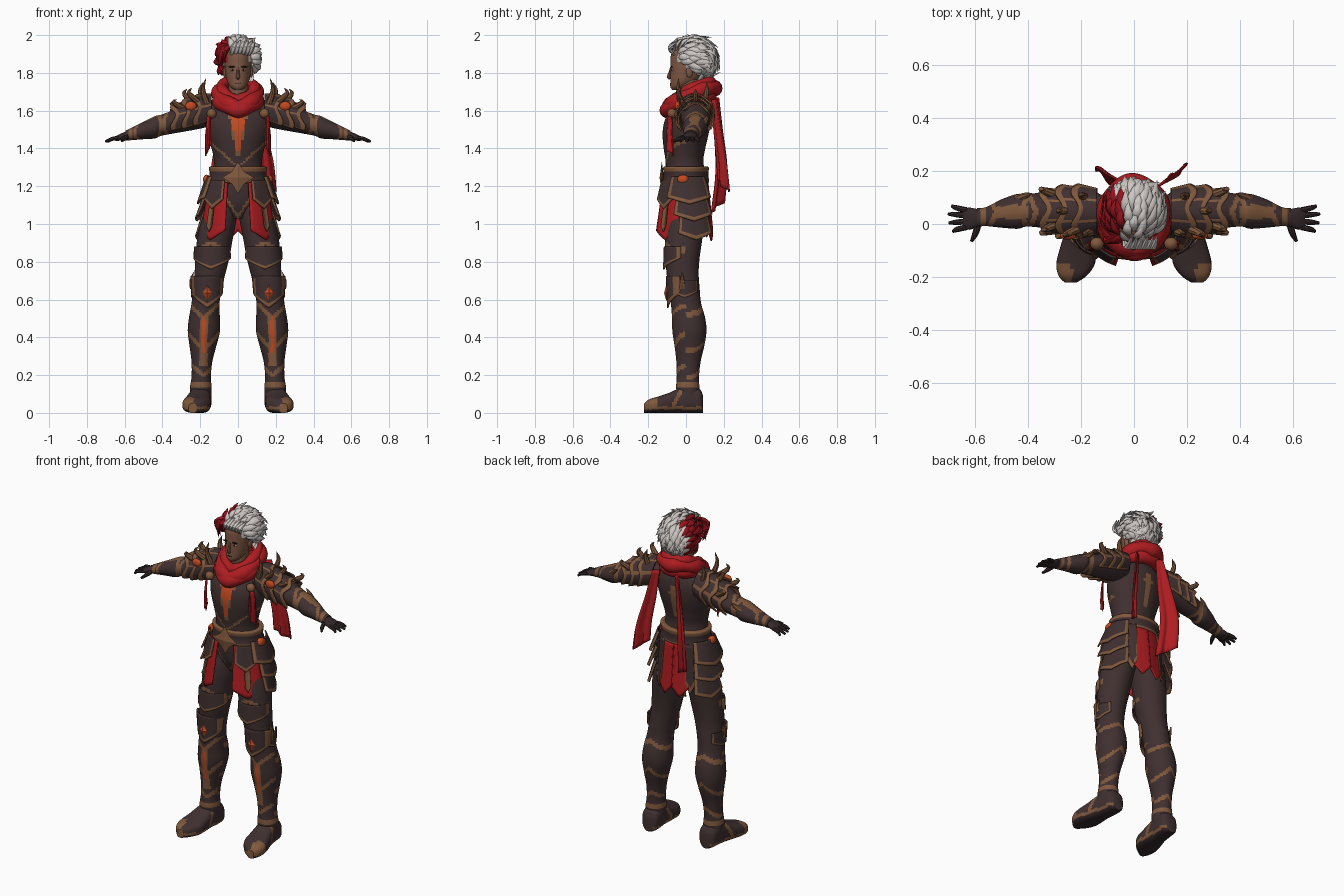
import bpy, bmesh, math, random
from mathutils import Vector

if "Cube" in bpy.data.objects:
    bpy.data.objects.remove(bpy.data.objects["Cube"])
random.seed(4)
X, Y, Z = Vector((1, 0, 0)), Vector((0, 1, 0)), Vector((0, 0, 1))


def mat(name, r, g, b):
    m = bpy.data.materials.new(name)
    m.diffuse_color = [((c / 255 + .055) / 1.055) ** 2.4 for c in (r, g, b)] + [1]
    m.use_nodes = True
    m.node_tree.nodes["Principled BSDF"].inputs["Base Color"].default_value = m.diffuse_color
    return m


ARMOR, TRIM = mat("dark armor", 64, 48, 48), mat("bronze trim", 128, 88, 60)
RED, ORANGE = mat("red cloth", 172, 28, 32), mat("orange glow", 196, 74, 32)
SKIN, SILVER = mat("brown skin", 128, 88, 68), mat("silver hair", 205, 198, 194)
CRIMSON, GLOVE = mat("crimson hair", 150, 18, 28), mat("black leather", 52, 40, 42)
BLACK, WHITE = mat("eye black", 35, 25, 25), mat("eye white", 215, 205, 200)


def spline(keys, t):
    """Catmull-Rom through tuples of any length, t in 0..1"""
    n = len(keys) - 1
    i = min(int(t * n), n - 1)
    f = t * n - i
    p = [keys[max(0, min(n, i + k))] for k in (-1, 0, 1, 2)]
    return [.5 * (2 * b + (c - a) * f + (2 * a - 5 * b + 4 * c - d) * f * f
                  + (3 * b - a - 3 * c + d) * f ** 3) for a, b, c, d in zip(*p)]


def finish(name, bm, mats, mirror=False, thick=0, angle=40):
    bmesh.ops.recalc_face_normals(bm, faces=bm.faces[:])
    me = bpy.data.meshes.new(name)
    bm.to_mesh(me)
    bm.free()
    for m in mats:
        me.materials.append(m)
    me.shade_smooth()
    me.set_sharp_from_angle(angle=math.radians(angle))
    ob = bpy.data.objects.new(name, me)
    bpy.context.collection.objects.link(ob)
    if thick:
        s = ob.modifiers.new("thickness", 'SOLIDIFY')
        s.thickness, s.offset = thick, 0
    if mirror:
        ob.modifiers.new("mirror", 'MIRROR').use_mirror_merge = False


def skin_rings(bm, rings, closed=False):
    """Quads between successive rings; capped unless closed"""
    faces, n = [], len(rings[0])
    for i in range(len(rings) - (0 if closed else 1)):
        a, b = rings[i], rings[(i + 1) % len(rings)]
        faces += [bm.faces.new((a[j], a[(j + 1) % n], b[(j + 1) % n], b[j])) for j in range(n)]
    if not closed:
        faces += [bm.faces.new(rings[0]), bm.faces.new(rings[-1])]
    return faces


def loft(name, keys, U, V, mats, rule=None, seg=32, n=40, power=1, mirror=False):
    """Keys are (x, y, z, radius along U, radius along V)"""
    bm, rings = bmesh.new(), []
    sp = lambda c: math.copysign(abs(c) ** power, c)
    for i in range(n):
        k = spline(keys, i / (n - 1))
        rings.append([bm.verts.new(Vector(k[:3]) + U * k[3] * sp(math.cos(math.tau * j / seg))
                      + V * k[4] * sp(math.sin(math.tau * j / seg))) for j in range(seg)])
    for f in skin_rings(bm, rings):
        if rule:
            f.material_index = rule(f.calc_center_median())
    finish(name, bm, mats, mirror)


def tube(bm, keys, up=Z, flat=1, seg=8, n=8, closed=False, index=0):
    """Keys are (x, y, z, radius); flat squashes along up"""
    rings = []
    for i in range(n):
        t = i / n if closed else i / (n - 1)
        k, p, q = spline(keys, t), spline(keys, max(0, t - .02)), spline(keys, min(1, t + .02))
        tan = (Vector(q[:3]) - Vector(p[:3])).normalized()
        s = tan.cross(up).normalized()
        w = s.cross(tan)
        rings.append([bm.verts.new(Vector(k[:3]) + k[3] * (s * math.cos(math.tau * j / seg)
                      + w * flat * math.sin(math.tau * j / seg))) for j in range(seg)])
    for f in skin_rings(bm, rings, closed):
        f.material_index = index


def grid(name, fn, mats, rule=None, nu=12, nv=14, thick=.008, mirror=True):
    bm = bmesh.new()
    vs = [[bm.verts.new(fn(i / nu, j / nv)) for j in range(nv + 1)] for i in range(nu + 1)]
    for i in range(nu):
        for j in range(nv):
            f = bm.faces.new((vs[i][j], vs[i + 1][j], vs[i + 1][j + 1], vs[i][j + 1]))
            f.material_index = rule((i + .5) / nu, (j + .5) / nv) if rule else 0
    finish(name, bm, mats, mirror, thick)


def panel(name, hull, a0, a1, z0, z1, tip, f0, f1, mats=(ARMOR, TRIM), b=.12):
    """Curved pointed plate around an elliptical hull, with a trimmed edge"""
    cx, cy, rx, ry = hull

    def fn(u, v):
        a, f = math.radians(a0 + (a1 - a0) * u), f0 + (f1 - f0) * v
        z = z0 + (z1 - tip * (1 - abs(2 * u - 1)) - z0) * v
        return (cx + (rx + f) * math.cos(a), cy + (ry + f) * math.sin(a), z)
    grid(name, fn, mats, lambda u, v: int(len(mats) > 1 and (v > 1 - b or min(u, 1 - u) < b)))


def ribbon(name, keys, width, mirror=False):
    """Pleated cloth; keys are (x, y, z, half width)"""
    def fn(u, v):
        k = spline(keys, v)
        return Vector(k[:3]) + Vector(width) * k[3] * (2 * u - 1) + Y * .012 * v * math.sin(9 * u) - Z * .06 * u * v * v
    grid(name, fn, (RED,), mirror=mirror)


def blob(name, loc, size, m, mirror=False):
    bm = bmesh.new()
    bmesh.ops.create_uvsphere(bm, u_segments=16, v_segments=10, radius=1)
    for v in bm.verts:
        v.co = Vector(loc) + Vector([a * s for a, s in zip(v.co, size)])
    finish(name, bm, (m,), mirror)


# Torso: orange wedge on the chest, bronze lines
def torso_rule(c):
    ax, w = abs(c.x), .036 * (c.z - 1.35) / .2
    if c.y < 0 and 1.36 < c.z < 1.6:
        if ax < w:
            return 2
        if ax < w + .007:
            return 1
    if c.y < 0 and (abs(c.z - 1.04 - 1.5 * ax) < .012 or (c.z > 1.3 and abs(c.z - 1.30 - .9 * ax) < .008)):
        return 1
    return int(c.y > 0 and ax < .01 and 1.38 < c.z < 1.58 or c.y > 0 and ax < .03 and abs(c.z - 1.53) < .01)


loft("torso", [(0, 0, 1.03, .05, .06), (0, 0, 1.10, .12, .095), (0, 0, 1.18, .143, .108), (0, 0, 1.25, .138, .108),
     (0, -.008, 1.33, .127, .1), (0, -.008, 1.40, .14, .11), (0, -.002, 1.48, .163, .122), (0, .008, 1.55, .172, .12),
     (0, .022, 1.61, .15, .1), (0, .03, 1.66, .085, .075), (0, .03, 1.7, .05, .05)], X, Y, (ARMOR, TRIM, ORANGE), torso_rule, 60, 80)
loft("neck", [(0, .03, 1.62, .06, .06), (0, .02, 1.7, .052, .056), (0, .012, 1.77, .052, .056)], X, Y, (SKIN,), n=6)

# Head and face
loft("head", [(0, -.052, 1.71, .018, .022), (0, -.035, 1.728, .042, .048), (0, -.01, 1.76, .059, .073),
     (0, .005, 1.80, .067, .088), (0, .014, 1.85, .071, .096), (0, .02, 1.90, .071, .098),
     (0, .03, 1.95, .055, .075), (0, .03, 1.97, .015, .025)], X, Y, (SKIN,), n=30)
blob("ear", (.07, .018, 1.805), (.01, .018, .03), SKIN, True)
blob("eye_white", (.03, -.071, 1.815), (.013, .006, .005), WHITE, True)
blob("iris", (.029, -.075, 1.815), (.006, .004, .005), BLACK, True)
blob("eyebrow", (.031, -.077, 1.832), (.019, .006, .004), BLACK, True)
blob("mouth", (0, -.082, 1.745), (.017, .004, .002), BLACK)
bm = bmesh.new()
tube(bm, [(0, -.078, 1.83, .006), (0, -.085, 1.80, .008), (0, -.09, 1.778, .011), (0, -.082, 1.768, .006)], Y)
finish("nose", bm, (SKIN,))

# Hair: scalp cap plus swept locks, crimson on the -x front side
HC, HR = Vector((0, .035, 1.872)), (.09, .104, .098)
bald = lambda p: (p.z < (1.90 if abs(p.x) < .055 else 1.86) and p.y < 0) or (p.z < 1.82 and p.y < .045) or p.z < 1.775
red_side = lambda p: int(p.x < -.035 and p.y < .06)
bm = bmesh.new()
bmesh.ops.create_uvsphere(bm, u_segments=32, v_segments=20, radius=1)
for v in bm.verts:
    v.co = HC + Vector([a * s for a, s in zip(v.co, HR)])
bmesh.ops.delete(bm, geom=[f for f in bm.faces if bald(f.calc_center_median())], context='FACES')
for f in bm.faces:
    f.material_index = red_side(f.calc_center_median())
for i in range(170):
    dz, a = 1 - 2 * (i + .5) / 170, i * 2.39996
    d = Vector((math.cos(a) * (1 - dz * dz) ** .5, math.sin(a) * (1 - dz * dz) ** .5, dz))
    p = HC + Vector([a * s for a, s in zip(d, HR)])
    if bald(p):
        continue
    flow = Vector((d.x * .3 + .2, 1 - d.y * .8, .15 - .9 * max(d.y, 0) - .4 * abs(d.x)))
    flow += Vector([random.uniform(-.25, .25) for _ in range(3)])
    flow = (flow - d * flow.dot(d)).normalized()
    q, r = p + flow * .045 + d * .02, p + flow * random.uniform(.085, .11) + d * random.uniform(-.015, .022)
    r.z = min(r.z, 1.99)
    tube(bm, [(*p, .012), (*q, .018), (*r, .001)], d, .45, 6, 6, index=red_side(p))
for x in (-.035, -.015, .005, .025, .045, .06):  # fringe swept up and back
    tube(bm, [(x, -.062, 1.895, .008), (x + .012, -.088, 1.935, .017), (x + .03, -.04, 1.985 - abs(x) * .3, .001)], Y, .6, 6, 7)
for x0, x1, z1 in ((-.045, -.075, 1.86), (-.055, -.09, 1.835), (-.06, -.1, 1.82), (-.07, -.112, 1.86), (-.07, -.115, 1.91)):
    tube(bm, [(x0, -.04, 1.945, .014), ((x0 + x1) / 2 - .008, -.066, 1.92, .019), (x1, -.045, z1, .001)], Y, .6, 6, 7, index=1)
finish("hair", bm, (SILVER, CRIMSON))

# Scarf wraps, tails and hanging cloth
bm = bmesh.new()
for rx, ry, cy, z, tilt, r in ((.1, .12, .03, 1.668, .05, .04), (.1, .113, .014, 1.637, .035, .038), (.088, .095, .038, 1.70, .045, .03)):
    ring = [(rx * math.cos(a), cy + ry * math.sin(a), z + tilt * math.sin(a) + .02 * abs(math.cos(a)),
             r * (1 + .1 * math.sin(5 * a + z * 90))) for a in [math.tau * i / 24 for i in range(25)]]
    tube(bm, ring, Z, 1, 14, 72, True)
finish("scarf", bm, (RED,))
ribbon("scarf_tail_left", [(.1, .15, 1.66, .02), (.125, .165, 1.5, .03), (.155, .185, 1.35, .04), (.165, .195, 1.23, .045)], (.85, .6, 0))
ribbon("scarf_tail_right", [(-.05, .16, 1.67, .02), (-.075, .17, 1.5, .035), (-.1, .185, 1.3, .05), (-.095, .165, 1.12, .06)], (.85, -.6, 0))
ribbon("armpit_cloth", [(.155, -.085, 1.57, .012), (.16, -.09, 1.48, .018), (.158, -.088, 1.42, .02)], (.7, .7, 0), True)


# Arms with bronze bands
def arm_rule(c):
    s = abs(c.y - .045)
    top = c.z > 1.645 - .3 * c.x and .4 < c.x < .53 and s < .03 - .15 * abs(c.x - .45)
    return int(top or any(abs(c.x - x0 - k * s) < .01 for x0, k in ((.37, .4), (.425, -.3), (.52, .5), (.57, 0))))


loft("arm", [(.12, .035, 1.59, .075, .065), (.2, .048, 1.58, .085, .075), (.28, .053, 1.56, .078, .07), (.36, .053, 1.536, .066, .06),
     (.41, .05, 1.522, .06, .056), (.44, .048, 1.512, .066, .059), (.50, .04, 1.495, .054, .046), (.56, .028, 1.478, .036, .034),
     (.595, .025, 1.468, .036, .026)], Y, Z, (ARMOR, TRIM), arm_rule, 40, 80, mirror=True)
loft("palm", [(.575, .026, 1.474, .026, .024), (.6, .022, 1.465, .036, .022), (.625, .02, 1.459, .042, .018), (.648, .02, 1.452, .036, .012)],
     Y, Z, (GLOVE,), n=12, mirror=True)
bm = bmesh.new()
for y0, x1, y1 in ((.052, .69, .068), (.032, .703, .038), (.01, .7, .004), (-.012, .685, -.028)):
    tube(bm, [(.632, y0, 1.456, .011), (.668, (y0 + y1) / 2, 1.45, .0105), (x1, y1, 1.436, .006)])
tube(bm, [(.59, 0, 1.462, .013), (.6, -.035, 1.452, .012), (.615, -.065, 1.438, .006)])
finish("fingers", bm, (GLOVE,), True)

# Layered shoulder guards with horns and gems
for i, (x0, x1, r0, r1) in enumerate(((.14, .225, .085, .103), (.2, .285, .088, .1), (.255, .345, .078, .087))):
    def fn(u, v):
        a, r = math.radians(-35 + 250 * u), r0 + (r1 - r0) * v
        x = x0 + (x1 - x0 + .014 * math.cos(20 * u)) * v
        return (x, .047 + r * math.cos(a), 1.6 - .28 * (x - .15) + r * math.sin(a))
    grid("shoulder_guard_%d" % (i + 1), fn, (ARMOR, TRIM), lambda u, v: int(v > .72 or abs(math.sin(16 * u)) < .3), 40, 12)
bm = bmesh.new()
for x, y, z, dx, dy, dz in ((.165, -.03, 1.66, .005, -.01, .11), (.185, .1, 1.67, 0, .01, .08), (.215, -.02, 1.67, .03, -.02, .05),
                            (.25, .05, 1.67, .02, 0, .045), (.285, .0, 1.63, .04, -.02, .03), (.3, .11, 1.62, .035, .02, .03)):
    tube(bm, [(x, y, z - .02, .017), (x + dx + .015, y + dy, z + dz * .45, .012), (x + dx, y + dy, z + dz, .001)], Y)
tube(bm, [(.44, .09, 1.53, .02), (.41, .108, 1.555, .012), (.385, .115, 1.575, .001)], X)
tube(bm, [(.235, -.02, .66, .02), (.245, -.02, .7, .012), (.235, -.02, .745, .001)], Y)
finish("armor_horns", bm, (TRIM,), True)
blob("shoulder_gem", (.25, -.045, 1.625), (.03, .014, .024), ORANGE, True)
blob("collar_stud", (.14, -.075, 1.585), (.026, .025, .026), TRIM, True)

# Belt and buckle
loft("belt", [(0, 0, z, .147 + d, .115 + d) for z, d in ((1.215, 0), (1.225, .008), (1.25, .004), (1.275, .004), (1.3, .006), (1.305, -.01))],
     X, Y, (ARMOR, TRIM), lambda c: int(c.z < 1.235 or c.z > 1.28), 48, 20)


def diamond(name, x, y, z, w, h, m, mirror=False, waist=.55):
    bm = bmesh.new()
    o = [bm.verts.new((x + w * (1 if i % 2 == 0 else waist) * math.cos(i * math.pi / 4), y,
                       z + h * (1 if i % 2 == 0 else waist) * math.sin(i * math.pi / 4))) for i in range(8)]
    tip, back = bm.verts.new((x, y - .012, z)), bm.verts.new((x, y + .012, z))
    for i in range(8):
        for t in (tip, back):
            bm.faces.new((o[i], o[(i + 1) % 8], t))
    finish(name, bm, (m,), mirror, 0, 10)


diamond("buckle", 0, -.128, 1.245, .085, .085, TRIM)
blob("hip_gem", (.165, -.015, 1.235), (.02, .032, .026), ORANGE, True)

# Hip plates and red skirt panels
HIP = (0, 0, .148, .115)
panel("red_front_panel", HIP, -70, -14, 1.22, .965, .05, .01, .05, (RED,))
panel("front_plate", HIP, -66, -26, 1.23, 1.13, .05, .025, .05)
panel("front_tassel", HIP, -48, -38, 1.14, .99, .03, .035, .062, (TRIM,))
for i, (a0, z0, z1, f0, f1) in enumerate(((-12, 1.07, .95, .035, .075), (-20, 1.16, 1.05, .03, .076), (-34, 1.25, 1.14, .02, .066))):
    panel("side_plate_%d" % (i + 1), HIP, a0, 46, z0, z1, .035, f0, f1)
panel("back_plate", HIP, 42, 62, 1.23, .99, .06, .008, .025)
panel("red_back_panel", HIP, 54, 92, 1.22, .97, .06, .0, .025, (RED,))


# Legs with bronze chevrons and an orange shin line
def leg_rule(c):
    d, front = abs(c.x - (.182 if c.z < .6 else .145)), c.y < 0
    if front and .25 < c.z < .52 and d < .021:
        return 2 if d < .009 and c.z > .32 else 1
    if front and .58 < c.z < .92:
        return int(abs(c.z - .90 + .5 * d) < .012)
    lines = ((.50, 1.0), (.33, 1.1), (.2, .8), (.15, 0)) if front else ((.56, -.5), (.40, -1), (.24, -.8), (.15, 0))
    return int(any(abs(c.z - z0 - k * d) < .013 for z0, k in lines))


loft("leg", [(.08, 0, 1.12, .07, .085), (.1, -.002, 1.03, .092, .1), (.122, -.012, .92, .094, .098), (.136, -.018, .82, .09, .09),
     (.148, -.018, .74, .082, .085), (.162, -.01, .66, .076, .082), (.172, 0, .58, .074, .08), (.178, .014, .5, .082, .088),
     (.181, .018, .43, .085, .09), (.186, .018, .35, .07, .078), (.191, .013, .27, .055, .064), (.195, .01, .19, .051, .059),
     (.197, .01, .13, .058, .062), (.198, .02, .06, .055, .06)], X, Y, (ARMOR, TRIM, ORANGE), leg_rule, 48, 110, mirror=True)
panel("thigh_guard", (.135, -.018, .09, .092), -165, -5, .88, .82, .06, .004, .008)
panel("knee_guard", (.163, -.008, .077, .083), -165, -15, .725, .635, .08, .012, .005, b=.17)
panel("knee_side_guard", (.163, -.008, .08, .084), -50, 50, .70, .64, .03, .004, .002)
diamond("knee_gem", .163, -.104, .635, .026, .045, ORANGE, True)


# Boots
def boot_rule(c):
    return 2 if c.z < .018 else int(c.z < .034 or (c.y < -.15 and c.x > .235) or abs(c.y + .06 - .5 * (c.z - .05)) < .01)


loft("boot", [(.195, .09, .045, .03, .045), (.195, .075, .062, .05, .062), (.197, .03, .07, .057, .07), (.204, -.03, .066, .058, .066),
     (.212, -.09, .053, .068, .053), (.221, -.15, .043, .073, .043), (.232, -.195, .036, .054, .036), (.24, -.222, .025, .022, .025)],
     X, Z, (ARMOR, TRIM, GLOVE), boot_rule, 40, 50, .72, True)
